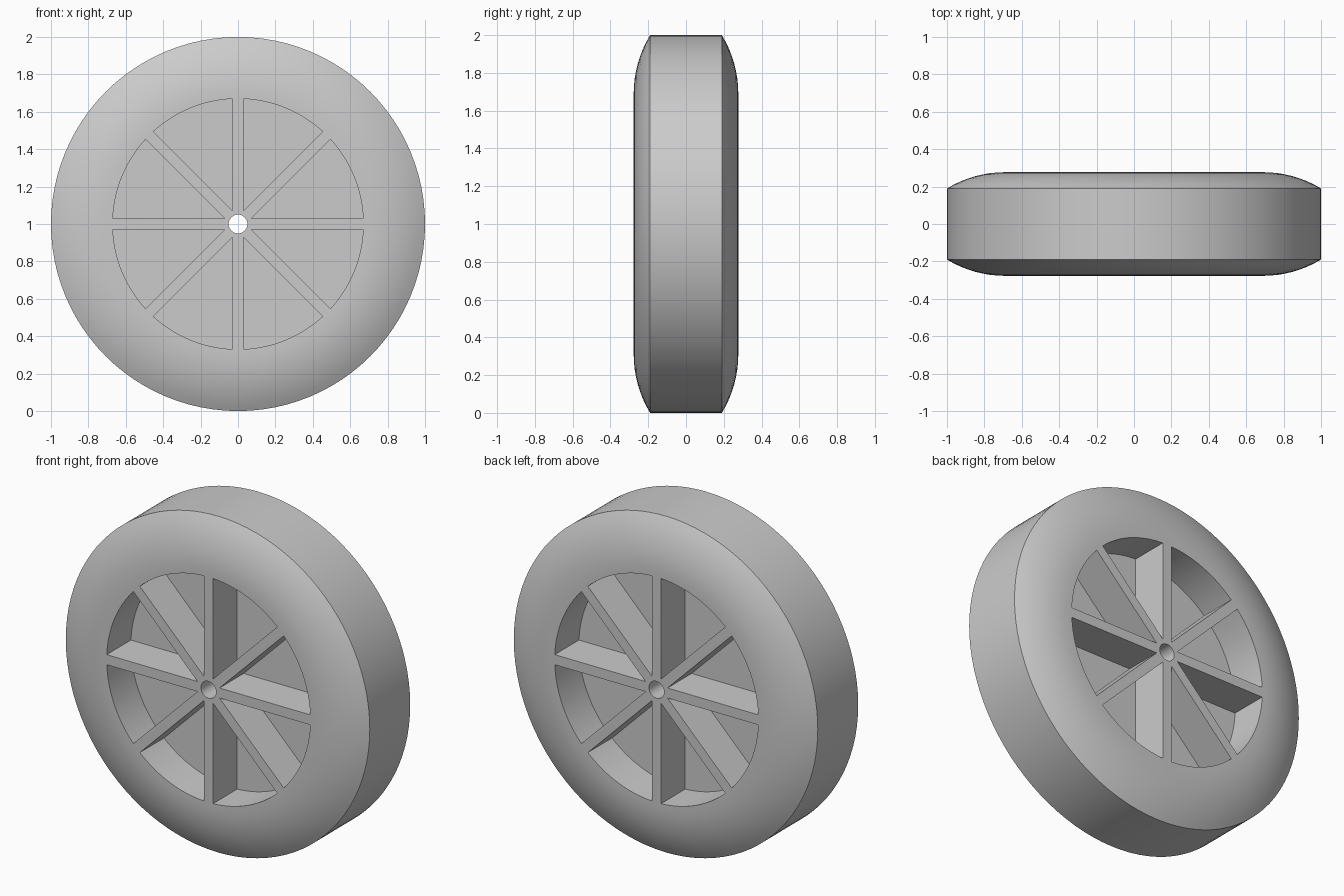
import bpy
import bmesh
import math

if "Cube" in bpy.data.objects:
    bpy.data.objects.remove(bpy.data.objects["Cube"])

SEGMENTS = 96
RADIUS, TREAD_HALF = 1.0, 0.19      # outer cylinder
FACE_RADIUS, FACE_HALF = 0.69, 0.277  # flat side face
POCKET_RADIUS, WEB_HALF = 0.67, 0.05
SPOKE_HALF, BORE, SPOKES = 0.03, 0.05, 8

grey = bpy.data.materials.new("plain grey")
grey.use_nodes = True
grey.diffuse_color = (0.6, 0.6, 0.6, 1)
grey.node_tree.nodes["Principled BSDF"].inputs["Base Color"].default_value = grey.diffuse_color


def make_object(name, bm):
    bmesh.ops.recalc_face_normals(bm, faces=bm.faces)
    mesh = bpy.data.meshes.new(name)
    bm.to_mesh(mesh)
    bm.free()
    mesh.materials.append(grey)
    obj = bpy.data.objects.new(name, mesh)
    bpy.context.collection.objects.link(obj)
    obj.location.z = RADIUS
    return obj


def ring_point(r, y, angle):
    return (r * math.cos(angle), y, r * math.sin(angle))


# Half profile (radius, y): bore, flat face, rounded shoulder, tread
drop, rise = RADIUS - FACE_RADIUS, FACE_HALF - TREAD_HALF
arc_radius = (drop ** 2 + rise ** 2) / (2 * rise)
arc_angle = math.asin(drop / arc_radius)
half = [(BORE, FACE_HALF)]
for i in range(9):
    a = arc_angle * i / 8
    half.append((FACE_RADIUS + arc_radius * math.sin(a),
                 FACE_HALF - arc_radius * (1 - math.cos(a))))
profile = half + [(r, -y) for r, y in reversed(half)]

# Wheel body: the profile revolved about the y axis
bm = bmesh.new()
rings = [[bm.verts.new(ring_point(r, y, math.tau * s / SEGMENTS)) for r, y in profile]
         for s in range(SEGMENTS)]
for s, ring in enumerate(rings):
    after = rings[(s + 1) % SEGMENTS]
    for i in range(len(profile)):
        j = (i + 1) % len(profile)
        bm.faces.new((ring[i], ring[j], after[j], after[i]))
wheel = make_object("wheel", bm)

# Pocket cutters: one wedge between each pair of spokes, on both sides
bm = bmesh.new()
sector = math.tau / SPOKES
tip = SPOKE_HALF / math.sin(sector / 2)
inset = math.asin(SPOKE_HALF / POCKET_RADIUS)
steps = SEGMENTS // SPOKES
for side in (-1, 1):
    for k in range(SPOKES):
        start = k * sector
        outline = [(tip, start + sector / 2)]
        for i in range(steps + 1):
            outline.append((POCKET_RADIUS, start + inset + (sector - 2 * inset) * i / steps))
        floor = [bm.verts.new(ring_point(r, side * WEB_HALF, a)) for r, a in outline]
        top = [bm.verts.new(ring_point(r, side * (FACE_HALF + 0.1), a)) for r, a in outline]
        bm.faces.new(floor)
        bm.faces.new(top)
        for i in range(len(outline)):
            j = (i + 1) % len(outline)
            bm.faces.new((floor[i], floor[j], top[j], top[i]))
cutter = make_object("pocket_cutter", bm)
cutter.hide_render = True

# Cut the pockets, leaving spokes and a central web
cut = wheel.modifiers.new("pockets", "BOOLEAN")
cut.operation = "DIFFERENCE"
cut.solver = "EXACT"
cut.object = cutter
bpy.ops.object.select_all(action="DESELECT")
wheel.select_set(True)
bpy.context.view_layer.objects.active = wheel
bpy.ops.object.modifier_apply(modifier=cut.name)
bpy.data.objects.remove(cutter)

# Smooth the round surfaces, keep the edges crisp
bpy.ops.object.shade_smooth_by_angle(angle=math.radians(25))
